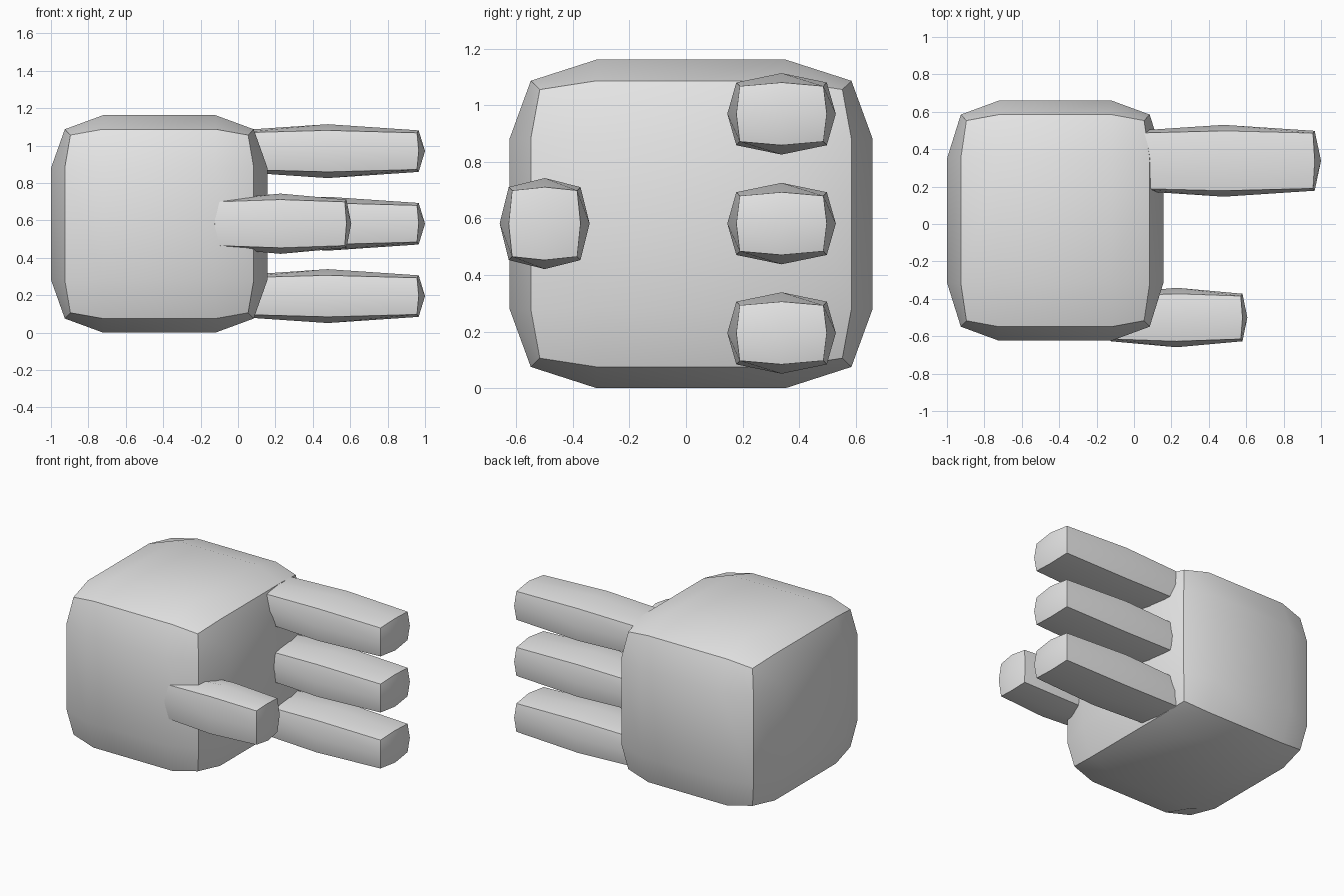
import bpy
import bmesh

old = bpy.data.objects.get("Cube")
if old:
    bpy.data.objects.remove(old, do_unlink=True)

# Single plain grey
grey = bpy.data.materials.new("plain grey")
grey.use_nodes = True
grey.diffuse_color = (0.8, 0.8, 0.8, 1)
grey.node_tree.nodes["Principled BSDF"].inputs["Base Color"].default_value = (0.8, 0.8, 0.8, 1)


def bulged_block(name, center, cuts, face, edge, corner, inner=(0, 0, 0)):
    """Subdivided box whose half sizes shrink from face to edge to corner."""
    bm = bmesh.new()
    bmesh.ops.create_cube(bm, size=2)
    bmesh.ops.subdivide_edges(bm, edges=bm.edges[:], cuts=cuts, use_grid_fill=True)
    for v in bm.verts:
        outer = [abs(c) > 0.99 for c in v.co]
        reach = (face, edge, corner)[sum(outer) - 1]
        for i in range(3):
            sign = (v.co[i] > 0.01) - (v.co[i] < -0.01)
            v.co[i] = sign * (reach[i] if outer[i] else inner[i])
    bmesh.ops.recalc_face_normals(bm, faces=bm.faces[:])
    mesh = bpy.data.meshes.new(name)
    bm.to_mesh(mesh)
    bm.free()
    mesh.materials.append(grey)
    obj = bpy.data.objects.new(name, mesh)
    obj.location = center
    bpy.context.collection.objects.link(obj)
    bpy.ops.object.select_all(action="DESELECT")
    obj.select_set(True)
    bpy.context.view_layer.objects.active = obj
    bpy.ops.object.shade_smooth_by_angle()
    return obj


# Palm
bulged_block("palm", (-0.421, 0.018, 0.581), 2,
             face=(0.578, 0.642, 0.581), edge=(0.505, 0.567, 0.506),
             corner=(0.475, 0.535, 0.475), inner=(0.301, 0.334, 0.301))

# Three fingers stacked on the +x side
for name, z in (("lower", 0.195), ("middle", 0.582), ("upper", 0.97)):
    bulged_block(name + "_finger", (0.48, 0.338, z), 1,
                 face=(0.52, 0.192, 0.144), edge=(0.486, 0.16, 0.111),
                 corner=(0.477, 0.148, 0.098))

# Thumb on the front
bulged_block("thumb", (0.228, -0.5, 0.582), 1,
             face=(0.378, 0.159, 0.161), edge=(0.352, 0.127, 0.129),
             corner=(0.343, 0.115, 0.117))
